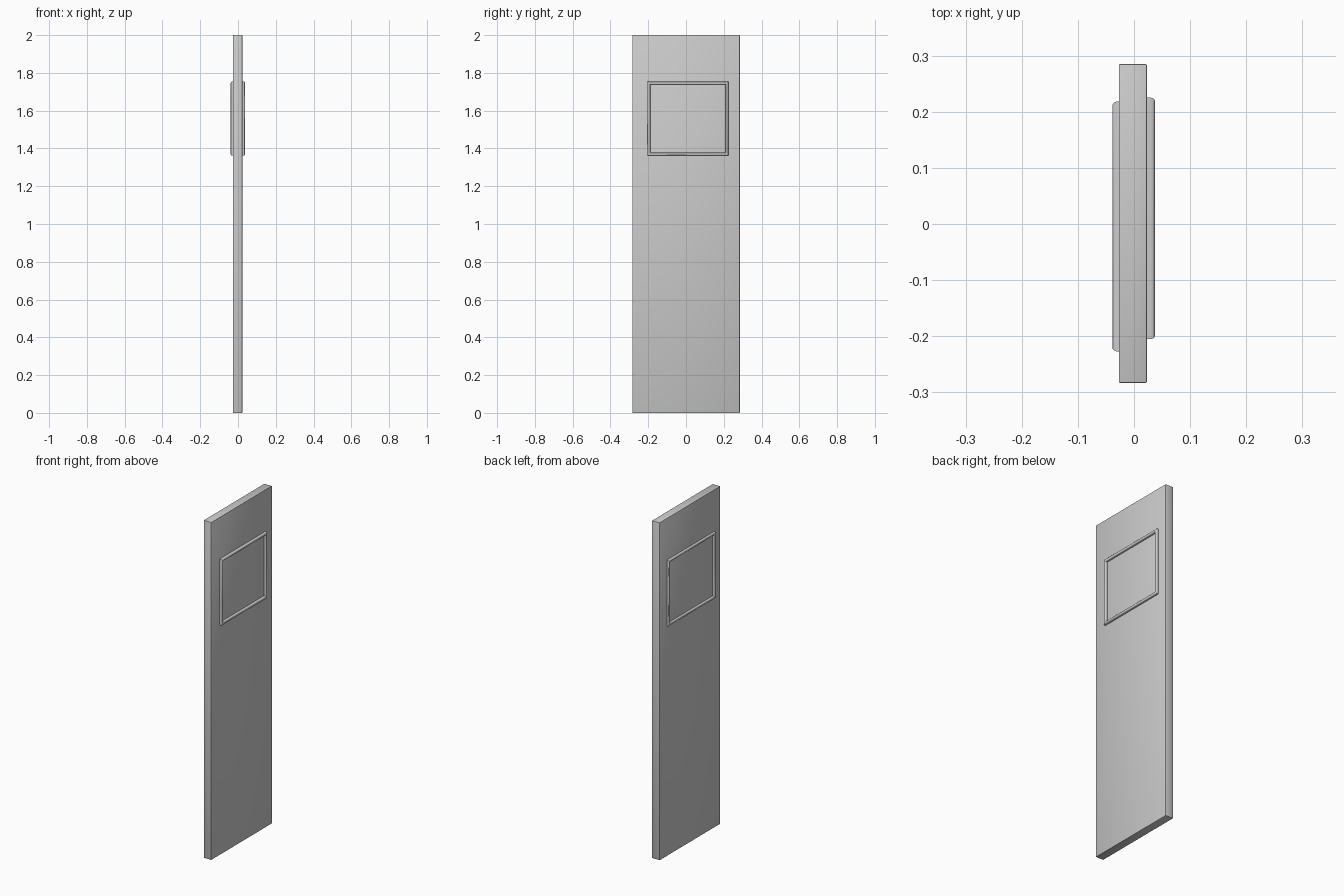
import bpy, bmesh, math

if "Cube" in bpy.data.objects:
    bpy.data.objects.remove(bpy.data.objects["Cube"])


def finish(bm, name):
    bmesh.ops.recalc_face_normals(bm, faces=bm.faces)
    me = bpy.data.meshes.new(name)
    bm.to_mesh(me)
    bm.free()
    ob = bpy.data.objects.new(name, me)
    bpy.context.collection.objects.link(ob)
    bpy.context.view_layer.objects.active = ob
    ob.select_set(True)
    bpy.ops.object.shade_smooth_by_angle(angle=math.radians(35))
    ob.select_set(False)
    return ob


# Door slab with slightly eased edges
bm = bmesh.new()
bmesh.ops.create_cube(bm, size=1)
for v in bm.verts:
    v.co = (-0.002 + v.co.x * 0.05, 0.001 + v.co.y * 0.568, 1 + v.co.z * 2)
bmesh.ops.bevel(bm, geom=bm.edges[:], offset=0.002, segments=2, profile=0.5, affect='EDGES')
finish(bm, "door_slab")


# Window moulding: rounded profile swept round a mitred rectangle
def window_frame(name, x0, x1, y0, y1, z0, z1, width=0.016):
    r = 0.007
    depth = abs(x1 - x0)
    sign = 1 if x1 > x0 else -1
    arc = [math.radians(a) for a in (0, 30, 60, 90)]
    profile = [(0, 0)]
    profile += [(r - r * math.cos(a), depth - r + r * math.sin(a)) for a in arc]
    profile += [(width - r + r * math.sin(a), depth - r + r * math.cos(a)) for a in arc]
    profile += [(width, 0)]
    bm = bmesh.new()
    rings = []
    for inset, out in profile:
        a, b, c, d = y0 + inset, y1 - inset, z0 + inset, z1 - inset
        rings.append([bm.verts.new((x0 + sign * out, y, z))
                      for y, z in ((a, c), (b, c), (b, d), (a, d))])
    for i, ring in enumerate(rings):
        nxt = rings[(i + 1) % len(rings)]
        for k in range(4):
            m = (k + 1) % 4
            bm.faces.new((ring[k], ring[m], nxt[m], nxt[k]))
    return finish(bm, name)


window_frame("right_window_frame", 0.0225, 0.0375, -0.205, 0.225, 1.362, 1.754)
window_frame("left_window_frame", -0.0265, -0.0385, -0.227, 0.218, 1.362, 1.754)
